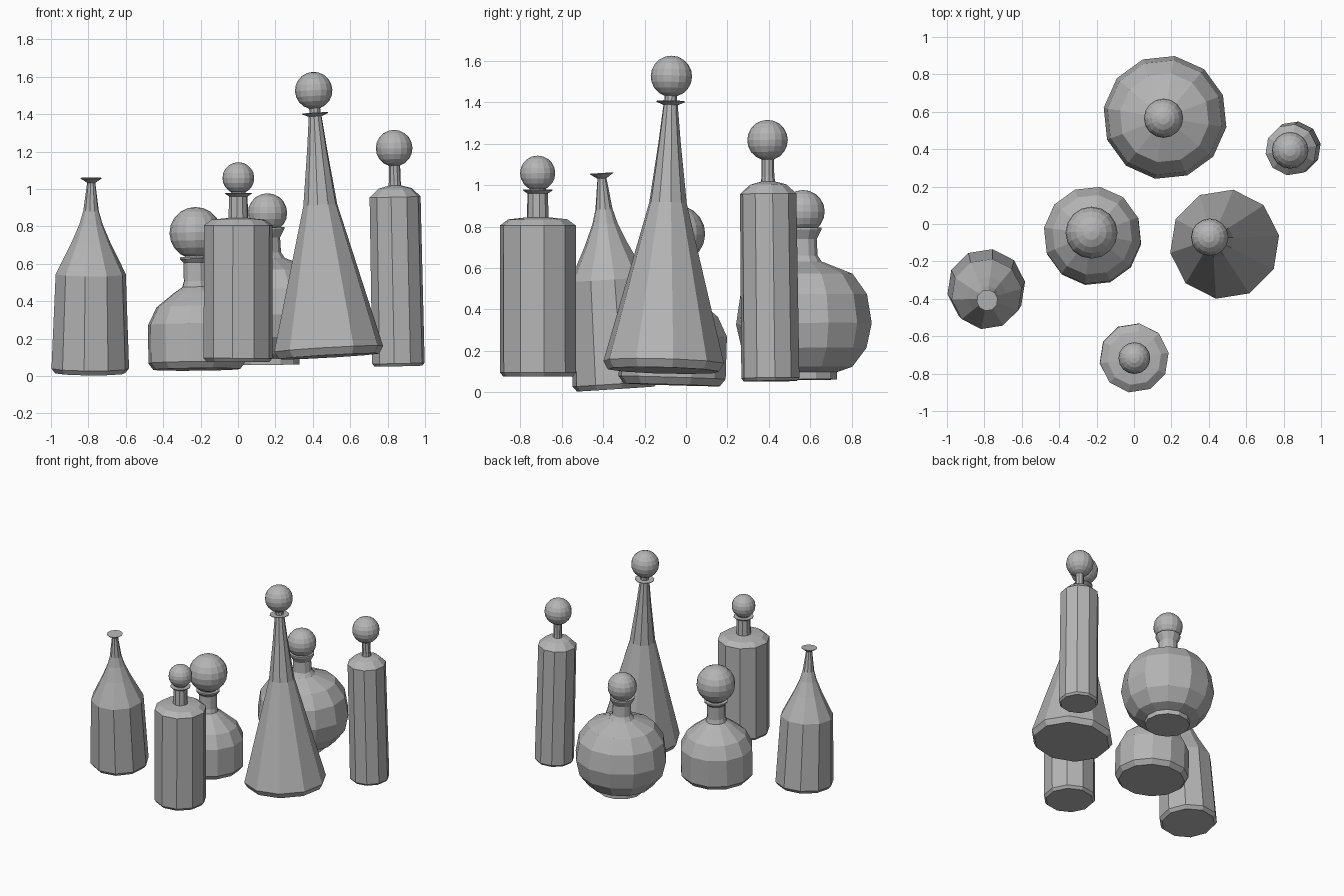
import bpy, bmesh
from math import sin, cos, pi, radians
from mathutils import Vector

cube = bpy.data.objects.get("Cube")
if cube:
    bpy.data.objects.remove(cube)

grey = bpy.data.materials.new("plain_grey")
grey.use_nodes = True
grey.diffuse_color = (0.46, 0.46, 0.46, 1)
grey.node_tree.nodes["Principled BSDF"].inputs["Base Color"].default_value = grey.diffuse_color


def finish(bm, name, base, axis):
    """Turn a bmesh into a flat-shaded object leaning along the axis."""
    bmesh.ops.recalc_face_normals(bm, faces=bm.faces)
    mesh = bpy.data.meshes.new(name)
    bm.to_mesh(mesh)
    bm.free()
    mesh.materials.append(grey)
    obj = bpy.data.objects.new(name, mesh)
    bpy.context.collection.objects.link(obj)
    obj.location = base
    obj.rotation_euler = Vector((0, 0, 1)).rotation_difference(axis).to_euler()


def lathe(bm, profile, sides, spin):
    """Revolve (radius, height) pairs around z and cap both ends."""
    rings = []
    for r, z in profile:
        angles = [radians(spin) + 2 * pi * i / sides for i in range(sides)]
        rings.append([bm.verts.new((r * cos(a), r * sin(a), z)) for a in angles])
    for low, high in zip(rings, rings[1:]):
        for i in range(sides):
            j = (i + 1) % sides
            bm.faces.new((low[i], low[j], high[j], high[i]))
    bm.faces.new(rings[0])
    bm.faces.new(rings[-1])


def bottle(name, base, lean, profile, sides, spin, stopper=None):
    """Lathed bottle; lean is the sideways shift per unit of height."""
    base = Vector(base)
    axis = Vector((lean[0], lean[1], 1)).normalized()
    bm = bmesh.new()
    lathe(bm, profile, sides, spin)
    finish(bm, name, base, axis)
    if stopper:
        # ball stopper on a short stem set in the mouth
        radius, height, stem = stopper
        bm = bmesh.new()
        bmesh.ops.create_uvsphere(bm, u_segments=16, v_segments=10, radius=radius)
        bmesh.ops.translate(bm, verts=bm.verts, vec=(0, 0, height))
        lathe(bm, [(stem, profile[-1][1] - 0.02), (stem, height - radius * 0.85)], 10, spin)
        finish(bm, name + "_stopper", base, axis)


# Open bottle with sloping shoulders and a thin lip
bottle("sloped_bottle", (-0.79, -0.34, 0.015), (0.005, -0.065),
       [(0.19, 0), (0.21, 0.025), (0.19, 0.53), (0.105, 0.70), (0.062, 0.80),
        (0.042, 0.87), (0.022, 1.02), (0.057, 1.043), (0.057, 1.046)], 10, 9)

# Squat decanter with a large ball
bottle("squat_decanter", (-0.22, -0.068, 0.035), (-0.01, 0.03),
       [(0.235, 0), (0.262, 0.035), (0.262, 0.24), (0.215, 0.335), (0.12, 0.41),
        (0.075, 0.44), (0.066, 0.47), (0.066, 0.57), (0.085, 0.59), (0.085, 0.60)],
       12, 21, (0.139, 0.73, 0.06))

# Cylinder bottle with a flared collar
bottle("cylinder_bottle", (0, -0.715, 0.075), (0.002, -0.002),
       [(0.17, 0), (0.186, 0.02), (0.186, 0.73), (0.145, 0.76), (0.053, 0.77),
        (0.05, 0.885), (0.073, 0.90), (0.073, 0.904)], 10, 9, (0.085, 0.983, 0.04))

# Round flask on a small foot
bottle("round_flask", (0.17, 0.572, 0.06), (-0.015, -0.008),
       [(0.16, 0), (0.16, 0.035), (0.235, 0.06), (0.305, 0.15), (0.332, 0.27),
        (0.31, 0.41), (0.24, 0.51), (0.09, 0.57), (0.07, 0.60), (0.066, 0.68),
        (0.09, 0.725), (0.09, 0.735)], 12, 21, (0.105, 0.812, 0.06))

# Tall tapering bottle with a flared collar
bottle("cone_bottle", (0.487, -0.109, 0.105), (-0.058, 0.027),
       [(0.272, 0), (0.295, 0.04), (0.092, 0.81), (0.055, 1.10), (0.035, 1.285),
        (0.07, 1.30), (0.07, 1.304)], 10, 9, (0.1, 1.424, 0.03))

# Slim tall bottle with a narrow stem
bottle("slim_bottle", (0.858, 0.408, 0.053), (-0.02, -0.012),
       [(0.13, 0), (0.142, 0.015), (0.138, 0.905), (0.09, 0.95), (0.034, 0.965),
        (0.032, 0.99)], 10, 9, (0.098, 1.165, 0.031))
